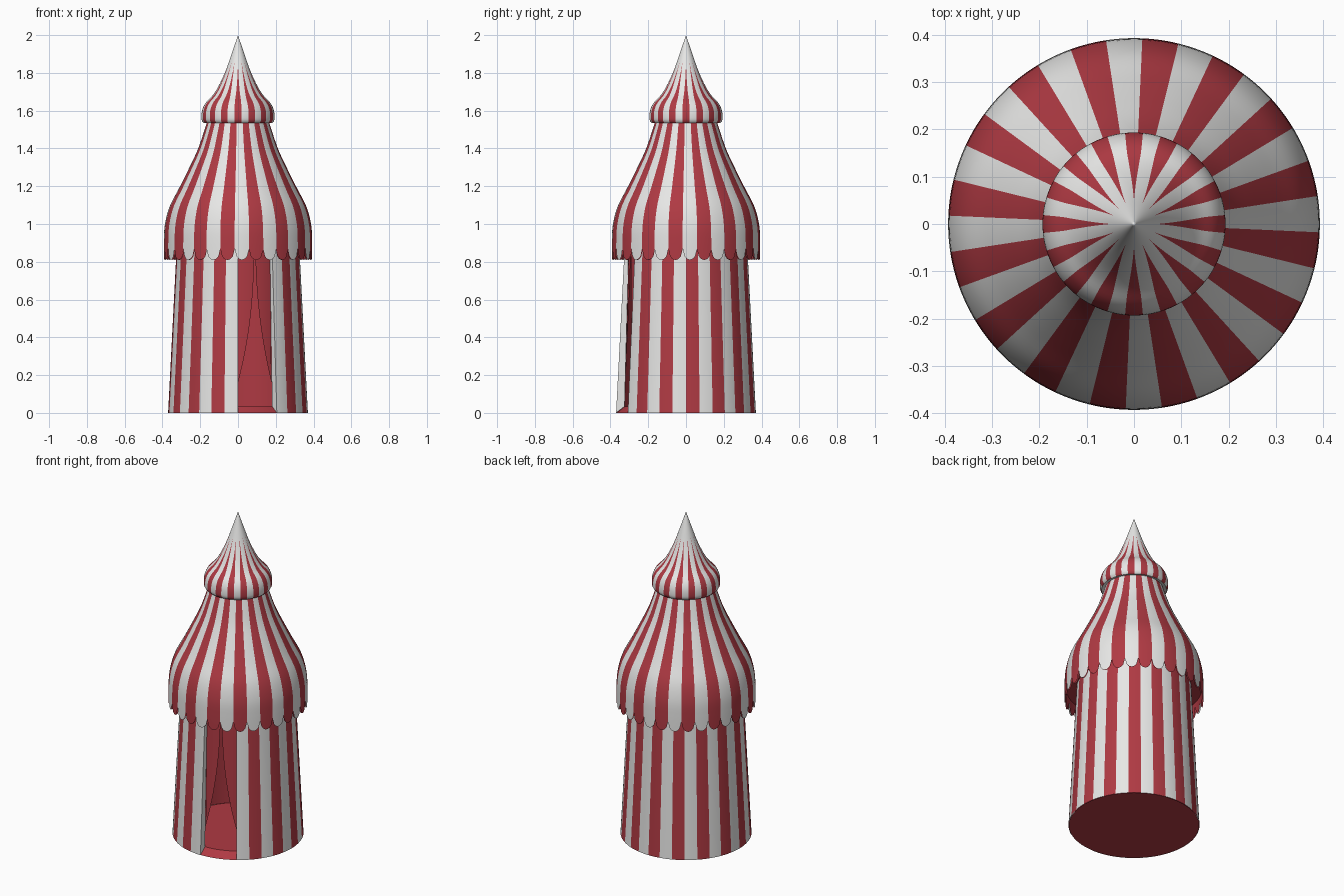
import bpy, bmesh, math

if "Cube" in bpy.data.objects:
    bpy.data.objects.remove(bpy.data.objects["Cube"])

STEP = math.radians(11.25)      # one stripe; 32 stripes all round
SUB = 8                         # mesh columns per stripe


def material(name, rgb):
    m = bpy.data.materials.new(name)
    m.diffuse_color = (*rgb, 1)
    m.use_nodes = True
    m.node_tree.nodes["Principled BSDF"].inputs["Base Color"].default_value = m.diffuse_color
    return m


WHITE = material("canvas_white", (0.80, 0.80, 0.79))
RED = material("canvas_red", (0.43, 0.042, 0.056))


def finish(name, bm, angle=35):
    bmesh.ops.remove_doubles(bm, verts=bm.verts, dist=1e-5)
    me = bpy.data.meshes.new(name)
    bm.to_mesh(me)
    bm.free()
    me.materials.append(WHITE)
    me.materials.append(RED)
    for p in me.polygons:
        p.use_smooth = True
    me.set_sharp_from_angle(angle=math.radians(angle))
    ob = bpy.data.objects.new(name, me)
    bpy.context.collection.objects.link(ob)
    return ob


def smooth_profile(pts, n=5):
    """Catmull-Rom through (radius, height) points."""
    out = []
    for i in range(len(pts) - 1):
        a, b, c, d = (pts[max(0, min(len(pts) - 1, i + k))] for k in (-1, 0, 1, 2))
        for s in range(n):
            t = s / n
            out.append(tuple(0.5 * (2 * b[k] + (c[k] - a[k]) * t
                       + (2 * a[k] - 5 * b[k] + 4 * c[k] - d[k]) * t * t
                       + (3 * b[k] - a[k] - 3 * c[k] + d[k]) * t ** 3) for k in (0, 1)))
    return out + [pts[-1]]


def lathe(bm, profile, start, paint, stripes=32, width=None, height=None):
    """Sweep a profile about z. Even stripes are the red ones when width is used.
    paint(stripe, row) gives the material; height(row, z, t) may shift a vertex."""
    rings = []
    for row, (r, z) in enumerate(profile):
        w = width(z) if width else 1
        ring = []
        for i in range(stripes * SUB + 1):
            s, t = min(i // SUB, stripes - 1), 0
            t = (i - s * SUB) / SUB * 2 - 1
            half = w if s % 2 == 0 else 2 - w
            a = start + (s + 0.5 + 0.5 * t * half) * STEP
            zz = height(row, z, t) if height else z
            ring.append(bm.verts.new((r * math.cos(a), r * math.sin(a), zz)))
        rings.append(ring)
    for row in range(len(rings) - 1):
        lo, hi = rings[row], rings[row + 1]
        for i in range(stripes * SUB):
            f = bm.faces.new((lo[i], lo[i + 1], hi[i + 1], hi[i]))
            f.material_index = paint(i // SUB, row)
    return rings


# Floor with sloped threshold
bm = bmesh.new()
lathe(bm, [(0, 0), (0.368, 0), (0.324, 0.035), (0, 0.035)], 0, lambda s, k: 1)
finish("floor", bm, 20)

# Striped wall with a doorway three stripes wide, red inside, white door jambs
DOOR_L, DOOR_R = math.radians(-90), math.radians(-56.25)
bm = bmesh.new()
section = [(0.37, 0), (0.322, 0.93), (0.302, 0.93), (0.325, 0.035)]
rings = lathe(bm, section, DOOR_R, lambda s, k: s % 2 if k == 0 else 1, stripes=29)
bm.faces.new([r[0] for r in rings])
bm.faces.new([r[-1] for r in reversed(rings)])
finish("striped_wall", bm)

# Two tied-back curtains inside the doorway
for name, side in (("left_curtain", -1), ("right_curtain", 1)):
    bm = bmesh.new()
    mid, half = (DOOR_L + DOOR_R) / 2, (DOOR_R - DOOR_L) / 2
    grid = []
    for k in range(25):
        t = k / 24                                  # 0 at top, 1 at the tie
        z = 0.9 - 0.74 * t
        r = 0.322 - 0.018 * z / 0.9
        gap = 0.04 + 0.96 * t ** 2.2
        grid.append([])
        for j in range(9):
            a = mid + side * half * (gap + (1 - gap) * j / 8)
            grid[-1].append(bm.verts.new((r * math.cos(a), r * math.sin(a), z)))
    for k in range(24):
        for j in range(8):
            f = bm.faces.new((grid[k][j], grid[k + 1][j], grid[k + 1][j + 1], grid[k][j + 1]))
            f.material_index = 1
    bmesh.ops.recalc_face_normals(bm, faces=bm.faces)
    if sum(f.normal.y for f in bm.faces) > 0:
        bmesh.ops.reverse_faces(bm, faces=bm.faces)
    finish(name, bm)

# Bell-shaped striped roof with a scalloped hem
ROOF_START = math.radians(-8.2) - STEP / 2


def scallop(row, z, t):
    return z + 0.06 * (1 - math.sqrt(max(0, 1 - t * t))) if row == 0 else z


bell = smooth_profile([(0.393, 0.89), (0.388, 0.99), (0.363, 1.09), (0.312, 1.19),
                       (0.262, 1.29), (0.215, 1.39), (0.180, 1.49), (0.155, 1.57)])
bm = bmesh.new()
lathe(bm, [(0.393, 0.81)] + bell, ROOF_START, lambda s, k: 1 - s % 2, height=scallop)
finish("striped_roof", bm)

# Red lining behind the hem and under the roof
bm = bmesh.new()
lathe(bm, [(0.30, 0.90), (0.386, 0.90), (0.386, 0.81)], ROOF_START, lambda s, k: 1,
      height=lambda row, z, t: scallop(0, z, t) if row == 2 else z)
bmesh.ops.reverse_faces(bm, faces=bm.faces)
finish("roof_lining", bm)

# Pointed cap with a rounded lip; red stripes taper away towards the tip
cap = smooth_profile([(0.183, 1.535), (0.193, 1.555), (0.190, 1.60), (0.172, 1.64),
                      (0.135, 1.68), (0.103, 1.73), (0.066, 1.81), (0.034, 1.90), (0.0, 2.0)])
cap = [(0.14, 1.545)] + cap
bm = bmesh.new()
lathe(bm, cap, -STEP / 2,
      lambda s, k: 1 - s % 2 if 0 < k and cap[k][1] < 1.85 else 0,
      width=lambda z: max(0.02, min(1, (1.86 - z) / 0.20)))
finish("striped_cap", bm, 50)
